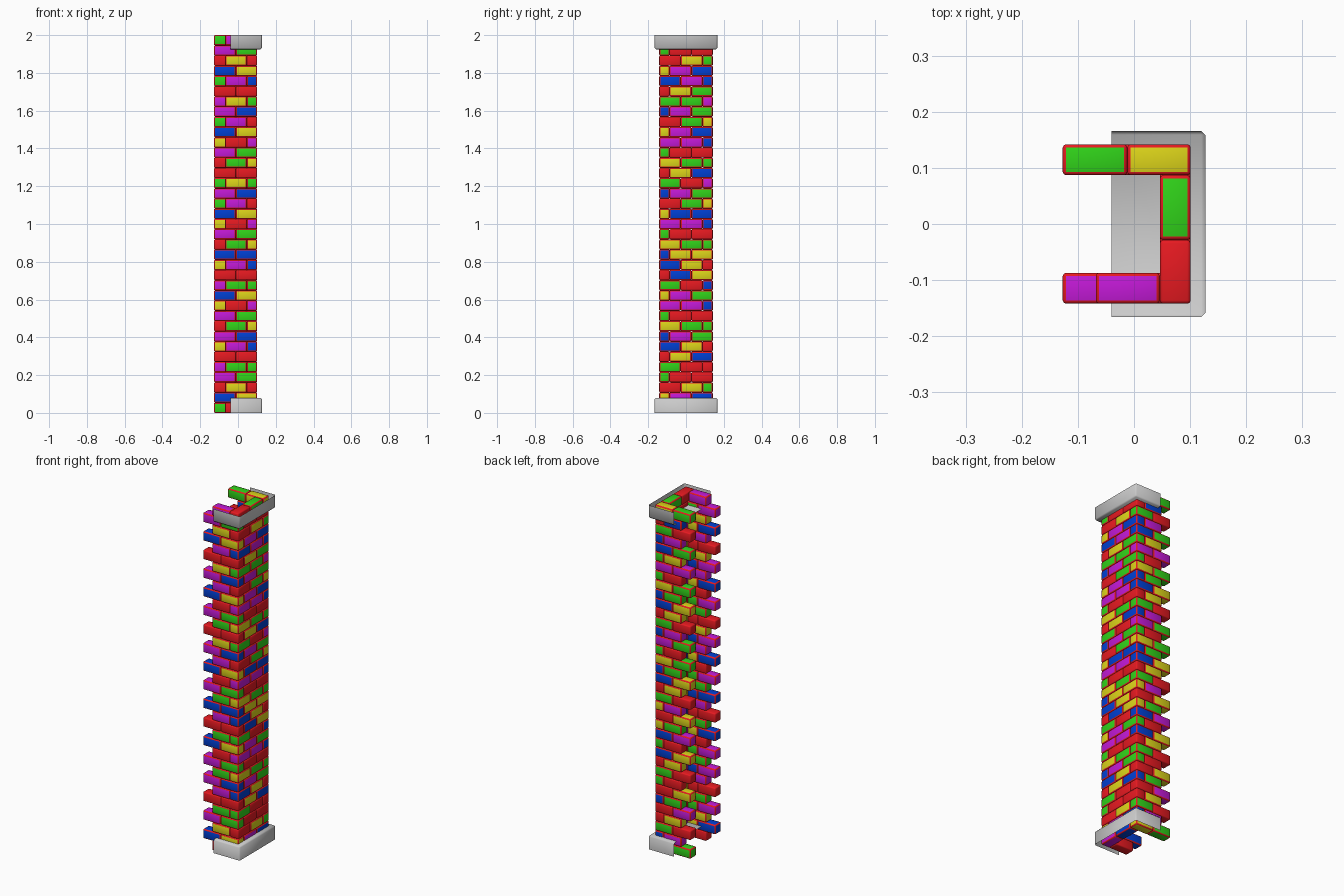
import bpy, bmesh
from mathutils import Matrix, Vector

if "Cube" in bpy.data.objects:
    bpy.data.objects.remove(bpy.data.objects["Cube"])

ROWS = 37
H = 2.0 / ROWS                 # course height
X0, X1 = -0.127, 0.101         # free ends and outer face of the side wall
Y1, T = 0.142, 0.055           # outer face of the arms, wall thickness
XM, YM = -0.012, 0.0285        # joints between bricks

PALETTE = {"R": (0.8, 0.01, 0.015, 1), "G": (0.03, 0.65, 0.01, 1),
           "B": (0.0, 0.05, 0.65, 1), "Y": (0.72, 0.66, 0.01, 1),
           "P": (0.55, 0.01, 0.68, 1)}

# Brick colours, one word per course from the top down
COURSES = """PRGGY PGRRB YRYRG BYPBP PBPGB RRYGY YGGPP PBPGR PRGGY BYPBG
RPPYB PGRRY GYGRG RRYBP YGRGP PBPGR PRGGY BYBBG RPPYB PGRRY GYGRG BBYYP
PBYYR RRBYG GGRPB BYPGR RPPYB PGRRY GYGRG PBPGR PBYYR RRYBG GGRPR PGRRY
YRYRG BYPBP RPBGY""".split()

# Plan of the two alternating courses: (xmin, xmax, ymin, ymax)
XI, YI = X1 - T, Y1 - T
COURSE_A = [(-0.068, XI, -Y1, -YI),
            (XI, X1, -Y1, -YM), (XI, X1, -YM, YI),
            (X0, XM, YI, Y1), (XM, X1, YI, Y1)]
COURSE_B = [(X0, XM, -Y1, -YI), (XM, X1, -Y1, -YI),
            (XI, X1, -YI, YM), (XI, X1, YM, Y1),
            (-0.068, XI, YI, Y1)]


def add_box(bm, lo, hi):
    lo, hi = Vector(lo), Vector(hi)
    m = Matrix.Translation((lo + hi) / 2) @ Matrix.Diagonal((*(hi - lo), 1))
    verts = bmesh.ops.create_cube(bm, size=1, matrix=m)["verts"]
    return list({f for v in verts for f in v.link_faces})


def finish(bm, name, smooth):
    me = bpy.data.meshes.new(name)
    for f in bm.faces:
        f.smooth = smooth
    bm.to_mesh(me)
    bm.free()
    ob = bpy.data.objects.new(name, me)
    bpy.context.collection.objects.link(ob)
    return ob


# Toothed brick walls
bm = bmesh.new()
keys = list(PALETTE)
for i, word in enumerate(COURSES):
    z = 2.0 - (i + 1) * H
    for (xa, xb, ya, yb), c in zip(COURSE_B if i % 2 else COURSE_A, word):
        for f in add_box(bm, (xa, ya, z), (xb, yb, z + H)):
            f.material_index = keys.index(c)
bmesh.ops.bevel(bm, geom=bm.edges[:], offset=0.006, segments=2,
                profile=0.5, affect="EDGES")
bricks = finish(bm, "brick_walls", True)
for k, name in zip(keys, ("red", "green", "blue", "yellow", "purple")):
    mat = bpy.data.materials.new(name + "_brick")
    mat.diffuse_color = PALETTE[k]
    mat.use_nodes = True
    mat.node_tree.nodes["Principled BSDF"].inputs["Base Color"].default_value = mat.diffuse_color
    bricks.data.materials.append(mat)


# Grey end trays: thin shells open on the outer end and on the -x side
def tray(name, z0, z1, open_dir):
    bm = bmesh.new()
    faces = add_box(bm, (-0.04, -0.166, z0), (0.127, 0.166, z1))
    for f in faces:
        f.normal_update()
    gone = [f for f in faces if f.normal.x < -0.5 or f.normal.z * open_dir > 0.5]
    bmesh.ops.delete(bm, geom=gone, context="FACES")
    inner = [e for e in bm.edges if len(e.link_faces) == 2]
    bmesh.ops.bevel(bm, geom=inner, offset=0.007, segments=1,
                    profile=0.5, affect="EDGES")
    finish(bm, name, True)


tray("top_tray", 1.925, 2.0, 1)
tray("bottom_tray", 0.0, 0.08, -1)
